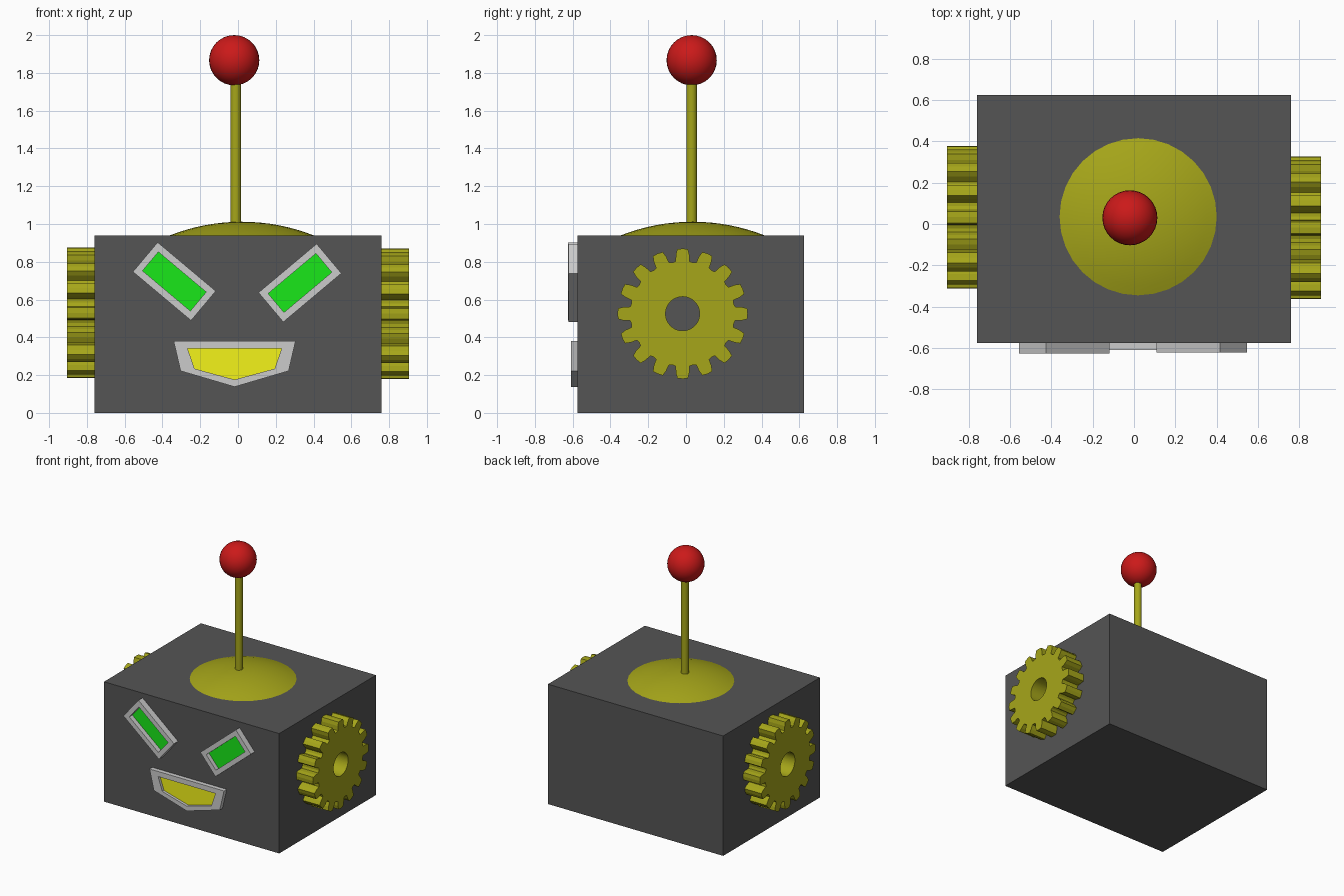
import bpy, bmesh, math
from mathutils import Matrix

if "Cube" in bpy.data.objects:
    bpy.data.objects.remove(bpy.data.objects["Cube"])


def material(name, rgb):
    m = bpy.data.materials.new(name)
    m.diffuse_color = (*rgb, 1)
    m.use_nodes = True
    m.node_tree.nodes["Principled BSDF"].inputs["Base Color"].default_value = m.diffuse_color
    return m


DARK = material("dark_grey", (0.09, 0.09, 0.09))
FRAME = material("light_grey", (0.52, 0.52, 0.52))
BRASS = material("olive", (0.38, 0.38, 0.01))
RED = material("red", (0.6, 0.01, 0.01))
GREEN = material("green", (0.01, 0.8, 0.01))
YELLOW = material("yellow", (0.9, 0.9, 0.01))


def finish(name, bm, mats, smooth=False):
    bmesh.ops.recalc_face_normals(bm, faces=bm.faces)
    me = bpy.data.meshes.new(name)
    bm.to_mesh(me)
    bm.free()
    ob = bpy.data.objects.new(name, me)
    bpy.context.collection.objects.link(ob)
    for m in mats:
        me.materials.append(m)
    if smooth:
        bpy.ops.object.select_all(action='DESELECT')
        ob.select_set(True)
        bpy.context.view_layer.objects.active = ob
        bpy.ops.object.shade_smooth_by_angle(angle=math.radians(35))
    return ob


def bridge_loops(bm, loops):
    """Join successive closed vertex loops with quads."""
    for a, b in zip(loops, loops[1:]):
        n = len(a)
        for i in range(n):
            j = (i + 1) % n
            bm.faces.new((a[i], a[j], b[j], b[i]))


# Head box
bm = bmesh.new()
bmesh.ops.create_cube(bm, size=1, matrix=Matrix.Translation((0, 0.025, 0.47))
                      @ Matrix.Diagonal((1.52, 1.2, 0.94, 1)))
finish("head", bm, [DARK])

# Shallow dome: a spherical cap
bm = bmesh.new()
RIM, RISE, SIDES = 0.38, 0.072, 32
R = (RIM ** 2 + RISE ** 2) / (2 * RISE)
edge = math.asin(RIM / R)
rings = []
for k in range(8, 0, -1):
    t = edge * k / 8
    rings.append([bm.verts.new((0.02 + R * math.sin(t) * math.cos(a),
                                0.035 + R * math.sin(t) * math.sin(a),
                                0.94 + RISE - R + R * math.cos(t)))
                  for a in (math.tau * i / SIDES for i in range(SIDES))])
bridge_loops(bm, rings)
top = bm.verts.new((0.02, 0.035, 0.94 + RISE))
for i in range(SIDES):
    bm.faces.new((rings[-1][i], rings[-1][(i + 1) % SIDES], top))
finish("antenna_dome", bm, [BRASS], True)

# Antenna rod and ball
bm = bmesh.new()
bmesh.ops.create_cone(bm, cap_ends=True, segments=32, radius1=0.028, radius2=0.028,
                      depth=0.76, matrix=Matrix.Translation((-0.012, 0.03, 1.38)))
finish("antenna_rod", bm, [BRASS], True)
bm = bmesh.new()
bmesh.ops.create_uvsphere(bm, u_segments=32, v_segments=16, radius=0.133,
                          matrix=Matrix.Translation((-0.02, 0.03, 1.867)))
finish("antenna_ball", bm, [RED], True)


# Gear ears, 16 teeth with a round bore
def gear(name, x0, x1, cy, cz):
    tooth = ((-11.25, 0.276), (-7.6, 0.28), (-6.5, 0.315), (-4.7, 0.343),
             (0, 0.345), (4.7, 0.343), (6.5, 0.315), (7.6, 0.28))
    outline = [(math.radians(22.5 * k + d), r) for k in range(16) for d, r in tooth]
    bm = bmesh.new()

    def loop(x, bore):
        return [bm.verts.new((x, cy + (bore or r) * math.cos(a), cz + (bore or r) * math.sin(a)))
                for a, r in outline]
    loops = [loop(x0, 0.09), loop(x0, 0), loop(x1, 0), loop(x1, 0.09)]
    bridge_loops(bm, loops + loops[:1])
    finish(name, bm, [BRASS])


gear("right_gear", 0.755, 0.905, -0.018, 0.525)
gear("left_gear", -0.755, -0.905, 0.033, 0.53)


# Raised frame with a recessed coloured panel, on the front face
def framed_panel(name, outer, inner, front, color):
    bm = bmesh.new()

    def loop(pts, y):
        return [bm.verts.new((x, y, z)) for x, z in pts]
    loops = [loop(outer, -0.57), loop(outer, front), loop(inner, front), loop(inner, -0.588)]
    bridge_loops(bm, loops)
    bm.faces.new(loops[0])
    bm.faces.new(loops[-1]).material_index = 1
    finish(name, bm, [FRAME, color])


def rectangle(cx, cz, w, h, angle):
    c, s = math.cos(math.radians(angle)), math.sin(math.radians(angle))
    return [(cx + c * u * w / 2 - s * v * h / 2, cz + s * u * w / 2 + c * v * h / 2)
            for u, v in ((-1, -1), (1, -1), (1, 1), (-1, 1))]


# Slanted eyes
for name, cx, cz, angle, front in (("left_eye", -0.337, 0.696, -40, -0.626),
                                   ("right_eye", 0.328, 0.688, 40, -0.622)):
    framed_panel(name, rectangle(cx, cz, 0.402, 0.204, angle),
                 rectangle(cx, cz, 0.33, 0.13, angle), front, GREEN)


# Five-sided mouth
def mouth(top_w, low_w, top_z, low_z, tip_z):
    cx = -0.018
    return [(cx - top_w, top_z), (cx - low_w, low_z), (cx, tip_z),
            (cx + low_w, low_z), (cx + top_w, top_z)]


framed_panel("mouth", mouth(0.323, 0.286, 0.381, 0.222, 0.138),
             mouth(0.249, 0.212, 0.341, 0.234, 0.176), -0.609, YELLOW)
